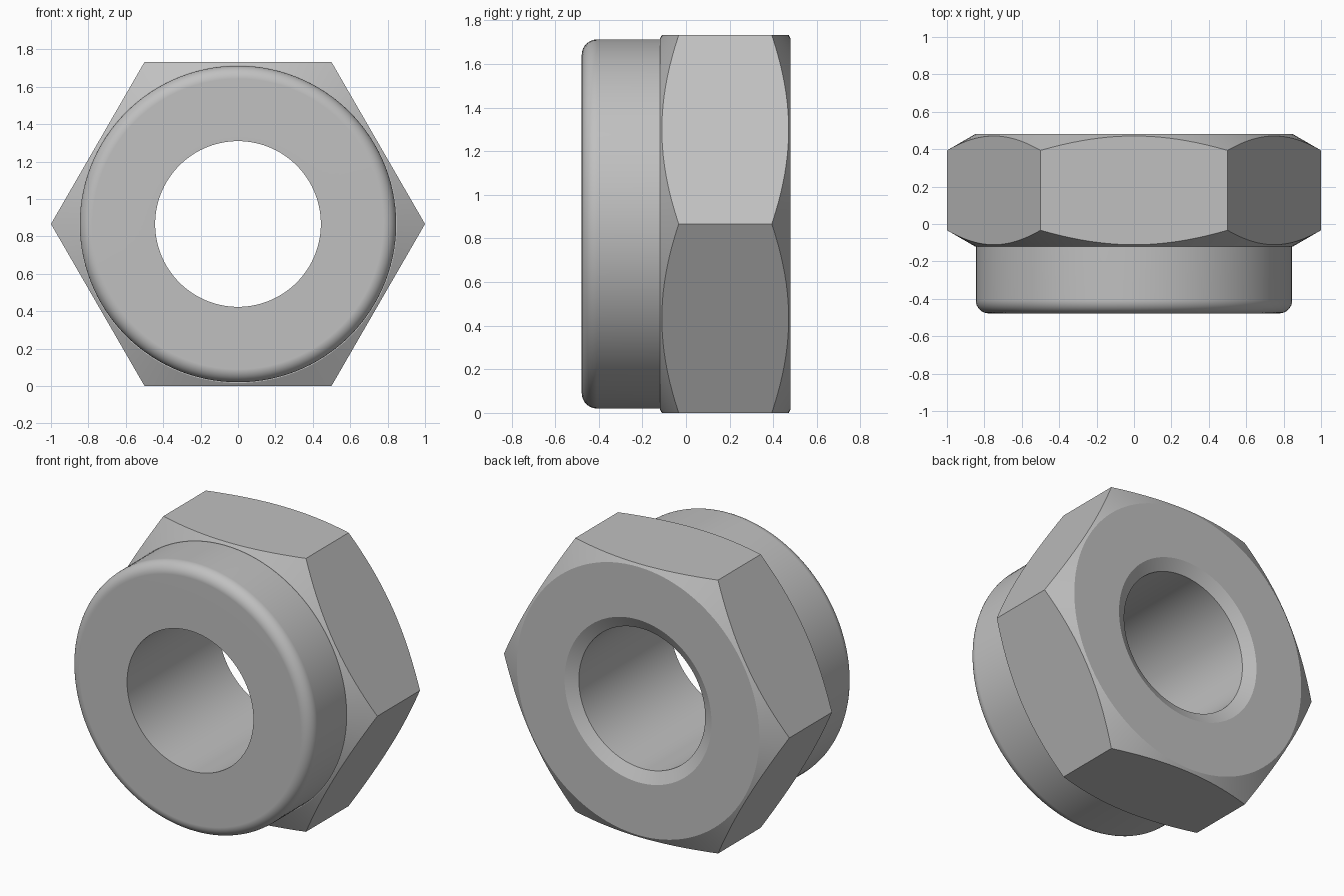
import bpy, bmesh, math

old = bpy.data.objects.get("Cube")
if old:
    bpy.data.objects.remove(old, do_unlink=True)

SEGMENTS = 120
APOTHEM = math.cos(math.pi / 6)      # flat-to-centre size of the hexagon
BACK, JOIN, FRONT = 0.48, -0.12, -0.478
BORE, COLLAR, FILLET = 0.443, 0.846, 0.07
SLOPE = math.tan(math.pi / 6)        # corner chamfer

steel = bpy.data.materials.new("steel grey")
steel.use_nodes = True
grey = (0.53, 0.53, 0.53, 1)
steel.diffuse_color = grey
steel.node_tree.nodes["Principled BSDF"].inputs["Base Color"].default_value = grey


def hex_radius(angle):
    return APOTHEM / math.cos(angle % (math.pi / 3) - math.pi / 6)


def ring_part(name, profile):
    """Sweep profile(angle) -> [(radius, y), ...] around the y axis."""
    bm = bmesh.new()
    rows = []
    for i in range(SEGMENTS):
        a = math.tau * i / SEGMENTS
        rows.append([bm.verts.new((r * math.cos(a), y, APOTHEM + r * math.sin(a)))
                     for r, y in profile(a)])
    for i, row in enumerate(rows):
        following = rows[(i + 1) % SEGMENTS]
        for k in range(len(row) - 1):
            bm.faces.new((row[k], row[k + 1], following[k + 1], following[k]))
    mesh = bpy.data.meshes.new(name)
    bm.to_mesh(mesh)
    bm.free()
    mesh.materials.append(steel)
    ob = bpy.data.objects.new(name, mesh)
    bpy.context.collection.objects.link(ob)
    bpy.ops.object.select_all(action='DESELECT')
    ob.select_set(True)
    bpy.context.view_layer.objects.active = ob
    bpy.ops.object.shade_smooth_by_angle(angle=math.radians(25))
    weighted = ob.modifiers.new("even shading", 'WEIGHTED_NORMAL')
    weighted.keep_sharp = True
    return ob


# Hexagonal body: chamfered corners, countersunk bore at the back
def body_profile(angle):
    r = hex_radius(angle)
    drop = (r - 0.85) * SLOPE
    return [(COLLAR, JOIN), (0.85, JOIN), (r, JOIN + drop), (r, BACK - drop),
            (0.85, BACK), (0.515, BACK), (BORE, BACK - 0.04), (BORE, JOIN)]


# Round collar: rounded front rim, plain bore
def collar_profile(angle):
    steps = 8
    rim = []
    for k in range(steps + 1):
        t = math.pi / 2 * k / steps
        rim.append((COLLAR - FILLET + FILLET * math.sin(t),
                    FRONT + FILLET - FILLET * math.cos(t)))
    return [(BORE, JOIN), (BORE, FRONT)] + rim + [(COLLAR, JOIN)]


ring_part("hex_body", body_profile)
ring_part("collar", collar_profile)
